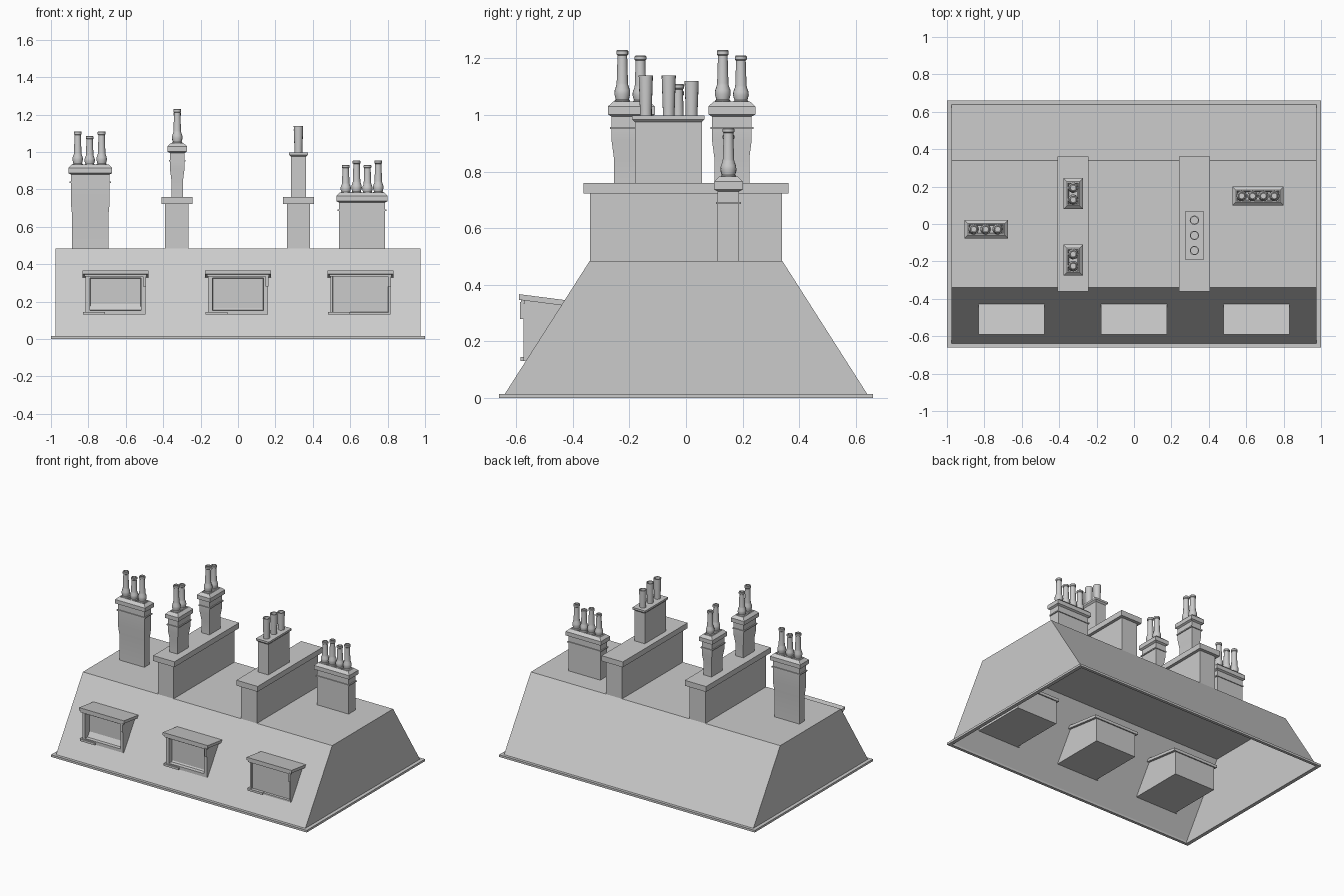
import bpy, bmesh, math

cube = bpy.data.objects.get("Cube")
if cube:
    bpy.data.objects.remove(cube, do_unlink=True)

grey = bpy.data.materials.new("plain grey")
grey.use_nodes = True
COLOUR = (0.6, 0.6, 0.6, 1)
grey.diffuse_color = COLOUR
grey.node_tree.nodes["Principled BSDF"].inputs["Base Color"].default_value = COLOUR


def finish(name, bm, smooth=False):
    bmesh.ops.recalc_face_normals(bm, faces=bm.faces)
    mesh = bpy.data.meshes.new(name)
    bm.to_mesh(mesh)
    bm.free()
    mesh.materials.append(grey)
    ob = bpy.data.objects.new(name, mesh)
    bpy.context.collection.objects.link(ob)
    if smooth:
        bpy.ops.object.select_all(action='DESELECT')
        ob.select_set(True)
        bpy.context.view_layer.objects.active = ob
        bpy.ops.object.shade_smooth_by_angle(angle=math.radians(35))
    return ob


def loft(bm, rings, close_start=True, close_end=True):
    """Skin a list of rings of points, optionally capping the ends."""
    rows = [[bm.verts.new(p) for p in ring] for ring in rings]
    n = len(rows[0])
    for a, b in zip(rows, rows[1:]):
        for i in range(n):
            j = (i + 1) % n
            bm.faces.new((a[i], a[j], b[j], b[i]))
    if close_start:
        bm.faces.new(rows[0])
    if close_end:
        bm.faces.new(rows[-1])


def rect(x, y, z, hx, hy):
    return [(x - hx, y - hy, z), (x + hx, y - hy, z), (x + hx, y + hy, z), (x - hx, y + hy, z)]


def prism(name, x0, x1, profile):
    """Extrude a (y, z) outline along x."""
    bm = bmesh.new()
    loft(bm, [[(x, y, z) for y, z in profile] for x in (x0, x1)])
    return bm


def box(name, x0, x1, y0, y1, z0, z1):
    finish(name, prism(name, x0, x1, [(y0, z0), (y1, z0), (y1, z1), (y0, z1)]))


def stack(name, x, y, hx, hy, tiers):
    """Rectangular shaft; each tier is (height, outward offset)."""
    bm = bmesh.new()
    loft(bm, [rect(x, y, z, hx + o, hy + o) for z, o in tiers])
    finish(name, bm, True)


def pot(name, x, y, z, height, profile, sides=16):
    """Turned pot; profile is (radius, fraction of height), ending inside the mouth."""
    bm = bmesh.new()
    turns = [2 * math.pi * i / sides for i in range(sides)]
    loft(bm, [[(x + r * math.cos(t), y + r * math.sin(t), z + f * height) for t in turns]
              for r, f in profile])
    finish(name, bm, True)


BULBOUS = [(.027, 0), (.027, .08), (.023, .1), (.028, .2), (.027, .27), (.021, .36), (.02, .4),
           (.017, .9), (.021, .92), (.021, .98), (.018, 1), (.013, 1), (.013, .85)]
STRAIGHT = [(.021, 0), (.021, .2), (.025, .97), (.025, 1), (.019, 1), (.019, .8)]


def crown(z):
    """Corbelled top shared by the moulded chimneys, starting at height z."""
    return [(z, 0), (z, .006), (z + .008, .006), (z + .008, 0), (z + .045, 0), (z + .052, .013),
            (z + .08, .013), (z + .085, .008), (z + .098, -.006), (z + .098, -.012), (z + .09, -.016)]


# Hollow roof with sloping front and back and an open underside
W, Y0, Y1, EAVE, TOP = .975, .64, .34, .015, .485
bm = bmesh.new()
loft(bm, [rect(0, 0, EAVE, W, Y0), rect(0, 0, TOP, W, Y1)], close_start=False)
finish("roof_shell", bm)

# Eaves frame
bm = bmesh.new()
loft(bm, [rect(0, 0, z, hx, hy) for z, hx, hy in
          [(EAVE, W, Y0), (EAVE, 1, .66), (0, 1, .66), (0, W, Y0), (EAVE, W, Y0)]], False, False)
bmesh.ops.remove_doubles(bm, verts=bm.verts, dist=1e-5)
finish("eaves_frame", bm)

# Party walls with coping
for side, x in (("right", -.327), ("left", .324)):
    box(side + "_party_wall", x - .062, x + .062, -Y1, Y1, TOP, .725)
    box(side + "_coping", x - .083, x + .083, -.362, .362, .722, .76)

# Tall three-pot chimney
stack("tall_chimney", -.79, -.028, .104, .036,
      [(TOP, -.006), (.67, -.006), (.73, 0)] + crown(.835))
for i, top in enumerate((1.11, 1.085, 1.11)):
    pot(f"tall_chimney_pot_{i}", -.857 + .064 * i, -.028, .92, top - .92, BULBOUS)

# Pair of two-pot chimneys on the right party wall
for label, y in (("front", -.193), ("back", .162)):
    stack(label + "_wall_chimney", -.325, y, .039, .07,
          [(.76, -.008), (.85, -.008), (.91, 0)] + crown(.95))
    for i, top in enumerate((1.23, 1.21)):
        pot(f"{label}_wall_chimney_pot_{i}", -.325, y - .032 + .064 * i, 1.035, top - 1.035, BULBOUS)

# Plain three-pot chimney on the left party wall
stack("plain_chimney", .323, -.062, .04, .118,
      [(.76, 0), (.975, 0), (.985, .01), (.998, .01)])
for i, top in enumerate((1.14, 1.14, 1.12)):
    pot(f"plain_chimney_pot_{i}", .323, -.142 + .081 * i, .99, top - .99, STRAIGHT)

# Low four-pot chimney
stack("low_chimney", .663, .15, .124, .038, [(TOP, 0)] + crown(.685))
for i, top in enumerate((.93, .955, .93, .955)):
    pot(f"low_chimney_pot_{i}", .576 + .058 * i, .15, .77, top - .77, BULBOUS)

# Dormers running through the front slope, each with a recessed window
for label, x, depth, border in (("right", -.655, .045, .032), ("middle", 0, .03, .032),
                                ("left", .655, .012, .016)):
    bm = prism("dormer", x - .16, x + .16,
               [(-.575, .13), (-.575, .35), (-.18, .295), (-.18, .13)])
    bm.normal_update()
    bmesh.ops.recalc_face_normals(bm, faces=bm.faces)
    front = [f for f in bm.faces if f.normal.y < -.9]
    bmesh.ops.inset_region(bm, faces=front, thickness=border)
    bmesh.ops.inset_region(bm, faces=front, thickness=.004, depth=-depth)
    finish(label + "_dormer", bm)
    finish(label + "_dormer_roof", prism("roof", x - .176, x + .176, [
        (-.59, .347), (-.59, .367), (-.17, .313), (-.17, .293)]))
    box(label + "_dormer_cornice", x - .167, x + .167, -.584, -.57, .333, .35)
    box(label + "_dormer_sill", x - .173, x - .055, -.585, -.56, .13, .145)
    box(label + "_dormer_bracket", x + .148, x + .162, -.586, -.574, .28, .34)
